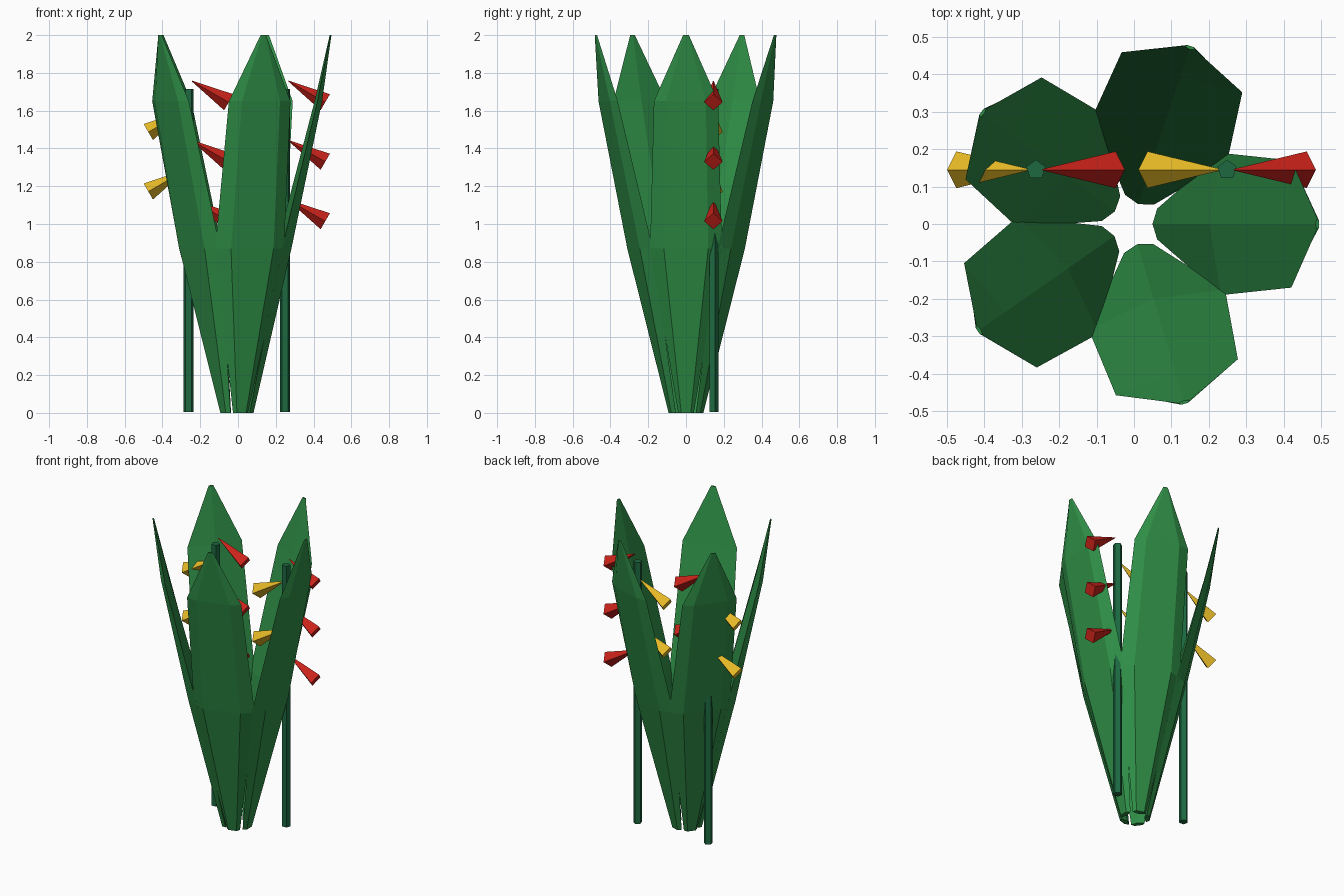
import bpy, bmesh, math
from mathutils import Vector, Matrix

cube = bpy.data.objects.get("Cube")
if cube:
    bpy.data.objects.remove(cube)


def material(name, rgb):
    m = bpy.data.materials.new(name)
    m.use_nodes = True
    m.diffuse_color = (*rgb, 1)
    m.node_tree.nodes["Principled BSDF"].inputs["Base Color"].default_value = (*rgb, 1)
    return m


leaf_green = material("leaf_green", (0.028, 0.27, 0.062))
stem_green = material("stem_green", (0.012, 0.14, 0.052))
petal_red = material("petal_red", (0.59, 0.016, 0.01))
petal_yellow = material("petal_yellow", (0.8, 0.49, 0.02))


def make_object(name, bm, mat):
    bmesh.ops.recalc_face_normals(bm, faces=bm.faces)
    mesh = bpy.data.meshes.new(name)
    bm.to_mesh(mesh)
    bm.free()
    mesh.materials.append(mat)
    obj = bpy.data.objects.new(name, mesh)
    bpy.context.collection.objects.link(obj)
    return obj


def loft(rings):
    """Skin a stack of equal-sized rings and cap both ends."""
    bm = bmesh.new()
    loops = [[bm.verts.new(p) for p in ring] for ring in rings]
    for low, high in zip(loops, loops[1:]):
        n = len(low)
        for i in range(n):
            j = (i + 1) % n
            bm.faces.new((low[i], low[j], high[j], high[i]))
    bm.faces.new(loops[0])
    bm.faces.new(loops[-1])
    return bm


# Leaves: flattened five-sided tubes, ridge facing inward, slightly uneven spread
# (height, distance out, half width, half thickness)
STATIONS = [(0, 0.074, 0.041, 0.018), (0.87, 0.253, 0.19, 0.045),
            (1.65, 0.434, 0.17, 0.022), (2, 0.497, 0.015, 0.005)]
FIFTH = math.tau / 5
CENTRE = -0.0065
for k in range(5):
    turn = Matrix.Rotation(k * 1.25, 3, 'Z')
    rings = []
    for z, out, width, thick in STATIONS:
        w = width / math.sin(FIFTH)
        rings.append([turn @ Vector((out - thick * math.cos(i * FIFTH),
                                     w * math.sin(i * FIFTH), z))
                      + Vector((CENTRE, 0, 0)) for i in range(5)])
    make_object(f"leaf_{k + 1}", loft(rings), leaf_green)


# Petals: four-sided cones opening outward and down from the stem
def petal(name, x, side, z, mat):
    tilt = math.radians(30)
    along = Vector((side * math.cos(tilt), 0, -math.sin(tilt)))
    across = Vector((side * math.sin(tilt), 0, math.cos(tilt)))
    apex = Vector((x + side * 0.018, 0.145, z))
    rings = []
    for dist, r in ((0, 0.002), (0.225, 0.049)):
        c = apex + along * dist
        rings.append([c + across * r, c + Vector((0, r, 0)),
                      c - across * r, c - Vector((0, r, 0))])
    make_object(name, loft(rings), mat)


# Flower stalks with red petals on one side and yellow on the other
STEP = 0.315
for label, x in (("right", CENTRE - 0.2555), ("left", CENTRE + 0.2555)):
    rings = [[(x + 0.027 * math.sin(i * FIFTH), 0.145 + 0.027 * math.cos(i * FIFTH), z)
              for i in range(5)] for z in (0.005, 1.715)]
    make_object(f"{label}_stem", loft(rings), stem_green)
    for n in range(3):
        petal(f"{label}_red_petal_{n + 1}", x, 1, 1.757 - n * STEP, petal_red)
    for n in range(2):
        petal(f"{label}_yellow_petal_{n + 1}", x, -1, 1.757 - (n + 0.5) * STEP, petal_yellow)
